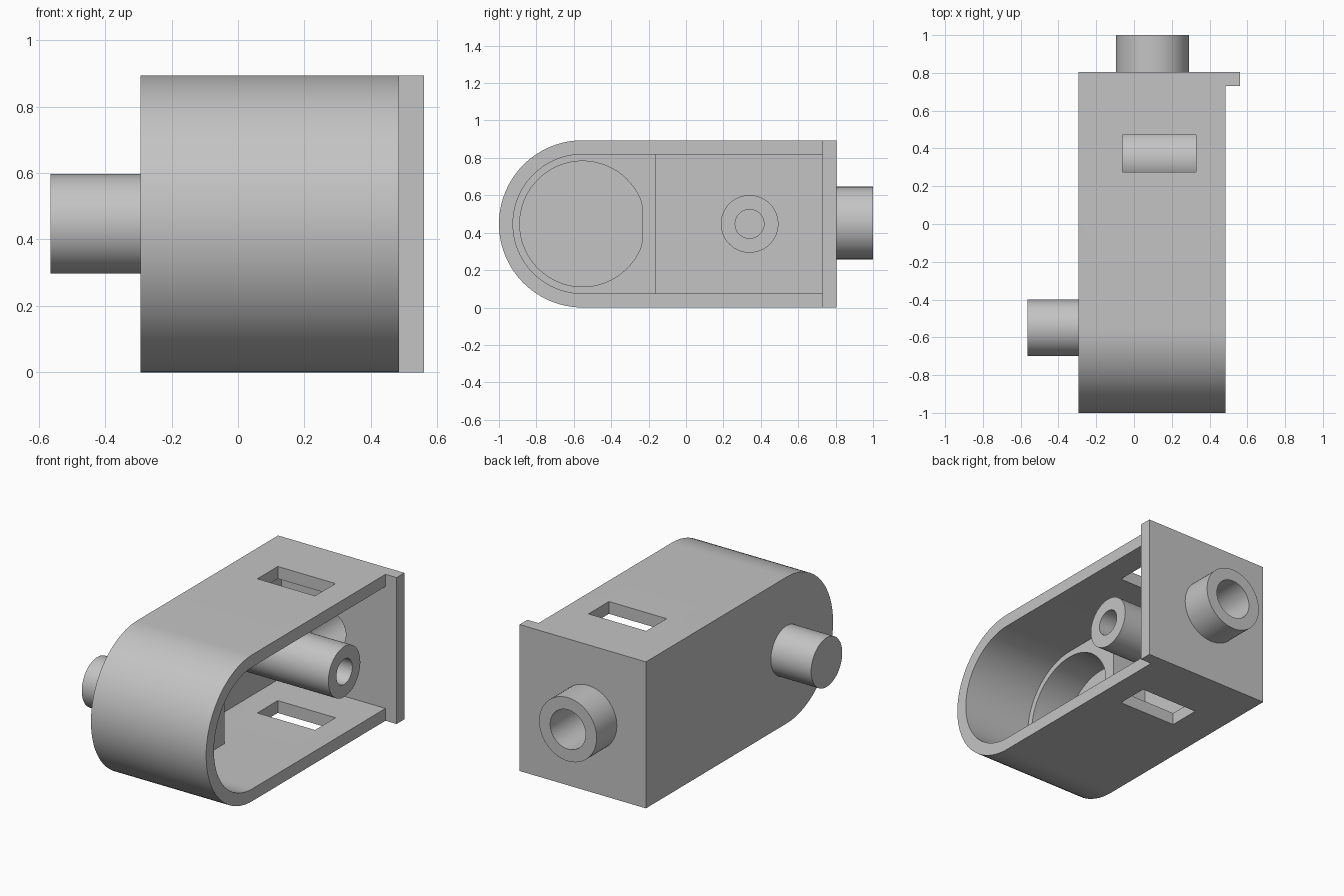
import bpy
import bmesh
from math import cos, sin, pi, radians
from mathutils import Vector

cube = bpy.data.objects.get("Cube")
if cube:
    bpy.data.objects.remove(cube, do_unlink=True)

grey = bpy.data.materials.new("plain grey")
grey.use_nodes = True
colour = (0.55, 0.55, 0.55, 1)
grey.diffuse_color = colour
grey.node_tree.nodes["Principled BSDF"].inputs["Base Color"].default_value = colour

MID_Z = 0.447      # height of the centre line
ROUND_Y = -0.553   # centre of the rounded front end
WALL = 0.075
LEFT, RIGHT, BACK = 0.485, -0.293, 0.805
FLOOR = RIGHT + WALL
PLATE_Y = BACK - WALL


def prism(name, outline, start, depth):
    """Extrude a closed outline of 3D points along a vector."""
    bm = bmesh.new()
    face = bm.faces.new([bm.verts.new(Vector(p) + Vector(start)) for p in outline])
    new = bmesh.ops.extrude_face_region(bm, geom=[face])["geom"]
    verts = [g for g in new if isinstance(g, bmesh.types.BMVert)]
    bmesh.ops.translate(bm, vec=depth, verts=verts)
    bmesh.ops.recalc_face_normals(bm, faces=bm.faces)
    mesh = bpy.data.meshes.new(name)
    bm.to_mesh(mesh)
    bm.free()
    mesh.materials.append(grey)
    obj = bpy.data.objects.new(name, mesh)
    bpy.context.collection.objects.link(obj)
    return obj


def box(name, low, high):
    (x0, y0, z0), (x1, y1, z1) = low, high
    base = [(x0, y0, z0), (x1, y0, z0), (x1, y1, z0), (x0, y1, z0)]
    return prism(name, base, (0, 0, 0), (0, 0, z1 - z0))


def slab(name, radius, end_y, x0, x1):
    """Half-round front end with straight sides running back to end_y."""
    arc = [pi / 2 + pi * i / 48 for i in range(49)]
    pts = [(0, ROUND_Y + radius * cos(a), MID_Z + radius * sin(a)) for a in arc]
    pts += [(0, end_y, MID_Z - radius), (0, end_y, MID_Z + radius)]
    return prism(name, pts, (x0, 0, 0), (x1 - x0, 0, 0))


def rod(name, radius, start, length, along="x", limit=9):
    """Cylinder along x or y; limit flattens one side of the outline."""
    turn = [2 * pi * i / 64 for i in range(64)]
    if along == "x":
        pts = [(0, min(radius * cos(a), limit), radius * sin(a)) for a in turn]
        return prism(name, pts, start, (length, 0, 0))
    pts = [(radius * cos(a), 0, radius * sin(a)) for a in turn]
    return prism(name, pts, start, (0, length, 0))


def cut(obj, *cutters):
    for cutter in cutters:
        mod = obj.modifiers.new("cut", "BOOLEAN")
        mod.operation, mod.solver, mod.object = "DIFFERENCE", "EXACT", cutter
        bpy.context.view_layer.objects.active = obj
        bpy.ops.object.modifier_apply(modifier=mod.name)
        bpy.data.objects.remove(cutter, do_unlink=True)
    return obj


# Housing: open on its left side, with a slot through top and bottom
housing = cut(
    slab("housing", MID_Z, PLATE_Y, RIGHT, LEFT),
    slab("cavity_cutter", MID_Z - WALL, 1.2, FLOOR, 1),
    box("slot_cutter", (-0.062, 0.275, -0.2), (0.328, 0.472, 1.2)))

# Back plate with its hollow spout
bore = (0.0975, 0.6, 0.452)
plate = cut(
    box("back_plate", (RIGHT, PLATE_Y, 0), (0.56, BACK, 2 * MID_Z)),
    rod("bore_cutter", 0.12, bore, 0.6, "y"))
spout = cut(
    rod("spout", 0.194, (0.0975, BACK, 0.452), 1 - BACK, "y"),
    rod("bore_cutter", 0.12, bore, 0.6, "y"))

# Raised block with a round pocket, flattened on its rear side
block = cut(
    slab("pocket_block", MID_Z - WALL + 0.01, -0.16, FLOOR - 0.01, 0.02),
    rod("pocket_cutter", 0.336, (FLOOR, ROUND_Y, MID_Z), 0.5, limit=0.318))

# Hollow inner post and solid outer peg
post = cut(
    rod("inner_post", 0.154, (FLOOR - 0.01, 0.34, MID_Z), 0.48 - FLOOR + 0.01),
    rod("post_hole_cutter", 0.077, (FLOOR, 0.34, MID_Z), 1))
peg = rod("side_peg", 0.15, (-0.565, -0.55, MID_Z), 0.565 + RIGHT)

# Smooth the round surfaces, keep the edges sharp
bpy.ops.object.select_all(action="DESELECT")
for part in (housing, plate, spout, block, post, peg):
    part.select_set(True)
bpy.context.view_layer.objects.active = housing
bpy.ops.object.shade_smooth_by_angle(angle=radians(30))
